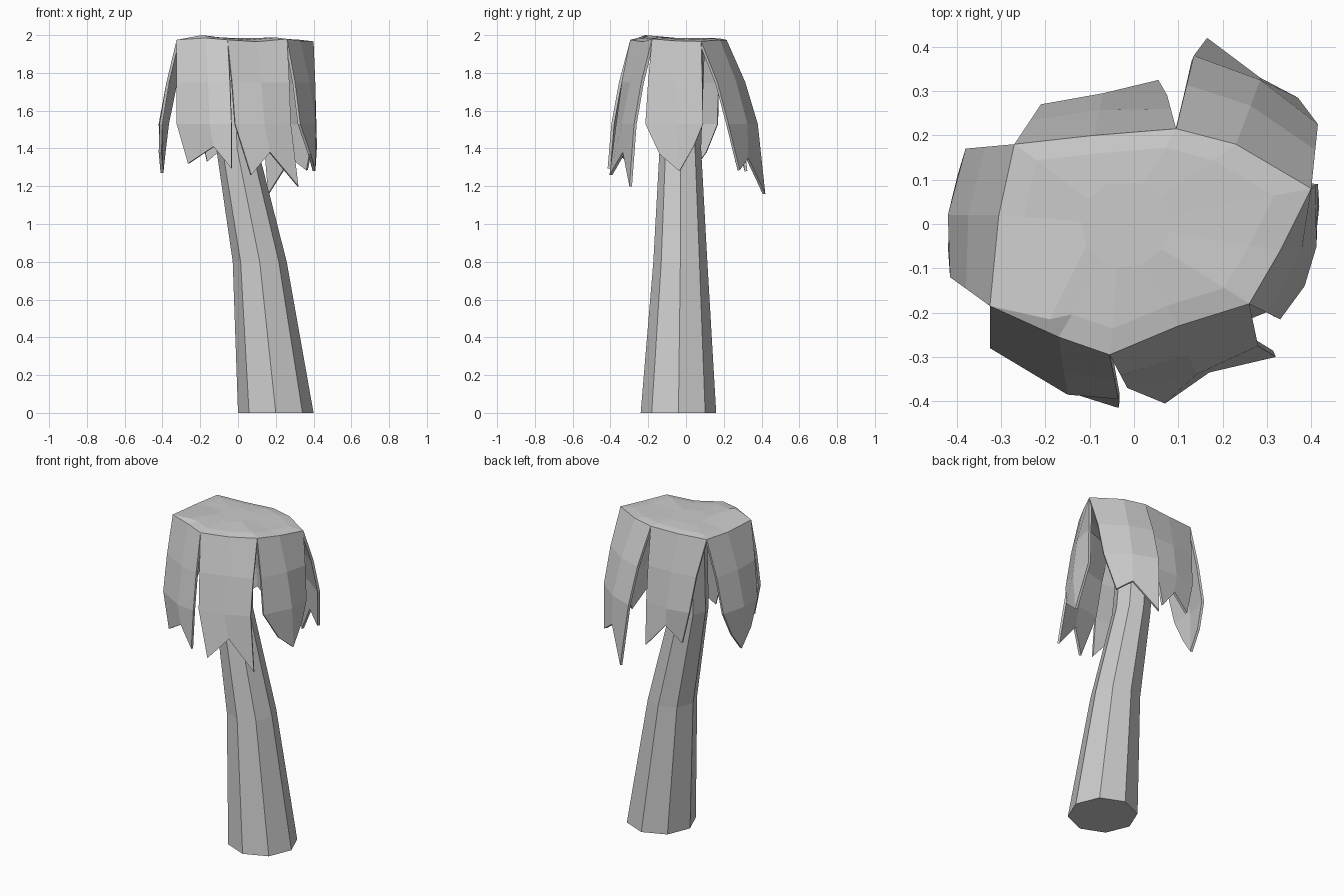
import bpy, math
from mathutils import Vector


def make(name, verts, faces, thickness=0):
    mesh = bpy.data.meshes.new(name)
    mesh.from_pydata(verts, [], faces)
    obj = bpy.data.objects.new(name, mesh)
    bpy.context.collection.objects.link(obj)
    if thickness:
        mod = obj.modifiers.new("thickness", 'SOLIDIFY')
        mod.thickness = thickness
        mod.offset = -1
    return obj


# Trunk: leaning, tapering octagonal tube (x, y, z, radius per ring)
rings = [(0.20, -0.04, 0, 0.20), (0.115, -0.03, 0.80, 0.143),
         (-0.005, -0.03, 1.40, 0.11), (-0.025, 0.0, 1.955, 0.10)]
N = 8
tv = [(x + r * math.cos(math.tau * k / N), y + r * math.sin(math.tau * k / N), z)
      for x, y, z, r in rings for k in range(N)]
tf = [(j * N + k, j * N + (k + 1) % N, (j + 1) * N + (k + 1) % N, (j + 1) * N + k)
      for j in range(len(rings) - 1) for k in range(N)]
tf += [tuple(reversed(range(N))), tuple(range(len(tv) - N, len(tv)))]
make("trunk", tv, tf)

# Crown rim, anticlockwise from the front left: corner, middle, corner, ...
rim = [Vector(p) for p in [
    (-0.325, -0.185, 1.975), (-0.17, -0.255, 1.985), (-0.055, -0.295, 1.975),
    (0.10, -0.23, 1.965), (0.26, -0.18, 1.98), (0.33, -0.06, 1.97),
    (0.40, 0.08, 1.967), (0.23, 0.18, 1.975), (0.095, 0.215, 1.975),
    (-0.09, 0.20, 1.97), (-0.27, 0.18, 1.975), (-0.305, 0.02, 1.97)]]

# Crown top: rim, two inner rings and a centre
M = len(rim)
hub = Vector((-0.02, 0.0, 1.985))
cap = list(rim)
cap += [hub.lerp(p, 0.8) + Vector((0, 0, 0.006)) for p in rim]
cap += [hub + Vector((p.x, p.y, 0)).normalized() * 0.1 for p in rim]
cap[M] = Vector((-0.19, -0.215, 2.0))
cap.append(hub)
cf = [(j * M + k, j * M + (k + 1) % M, (j + 1) * M + (k + 1) % M, (j + 1) * M + k)
      for j in range(2) for k in range(M)]
cf += [(2 * M + k, 2 * M + (k + 1) % M, 3 * M) for k in range(M)]
make("crown_top", cap, cf, 0.015)


# Drooping leaf: rim -> shoulder -> lower row -> pointed ends
def leaf(name, index, lower, tips):
    top = [rim[(2 * index + c) % M] for c in range(3)]
    low = [Vector((x, y, 1.53)) for x, y in lower]
    shoulder = [a.lerp(b, 0.6) for a, b in zip(top, low)]
    for s in shoulder:
        s.z = 1.75
    verts = top + shoulder + low + [Vector(t) for t in tips]
    faces = [(3 * j + c + 3, 3 * j + c + 4, 3 * j + c + 1, 3 * j + c)
             for j in range(3) for c in range(2)]
    make(name, verts, faces, 0.015)


leaf("front_left_leaf", 0, [(-0.325, -0.28), (-0.15, -0.385), (-0.035, -0.395)],
     [(-0.265, -0.31, 1.32), (-0.13, -0.385, 1.41), (-0.035, -0.415, 1.295)])
leaf("front_right_leaf", 1, [(-0.015, -0.37), (0.14, -0.34), (0.28, -0.275)],
     [(0.07, -0.405, 1.26), (0.17, -0.335, 1.38), (0.32, -0.30, 1.20)])
leaf("right_leaf", 2, [(0.33, -0.215), (0.412, -0.05), (0.415, 0.09)],
     [(0.385, -0.14, 1.37), (0.41, -0.035, 1.28), (0.418, 0.04, 1.41)])
leaf("back_right_leaf", 3, [(0.415, 0.225), (0.285, 0.325), (0.135, 0.38)],
     [(0.37, 0.285, 1.285), (0.285, 0.33, 1.35), (0.165, 0.42, 1.16)])
leaf("back_leaf", 4, [(0.075, 0.29), (-0.07, 0.295), (-0.21, 0.27)],
     [(0.055, 0.325, 1.28), (-0.06, 0.29, 1.42), (-0.165, 0.275, 1.33)])
leaf("left_leaf", 5, [(-0.38, 0.17), (-0.42, 0.02), (-0.415, -0.12)],
     [(-0.398, 0.11, 1.38), (-0.41, 0.03, 1.27), (-0.42, -0.05, 1.38)])
